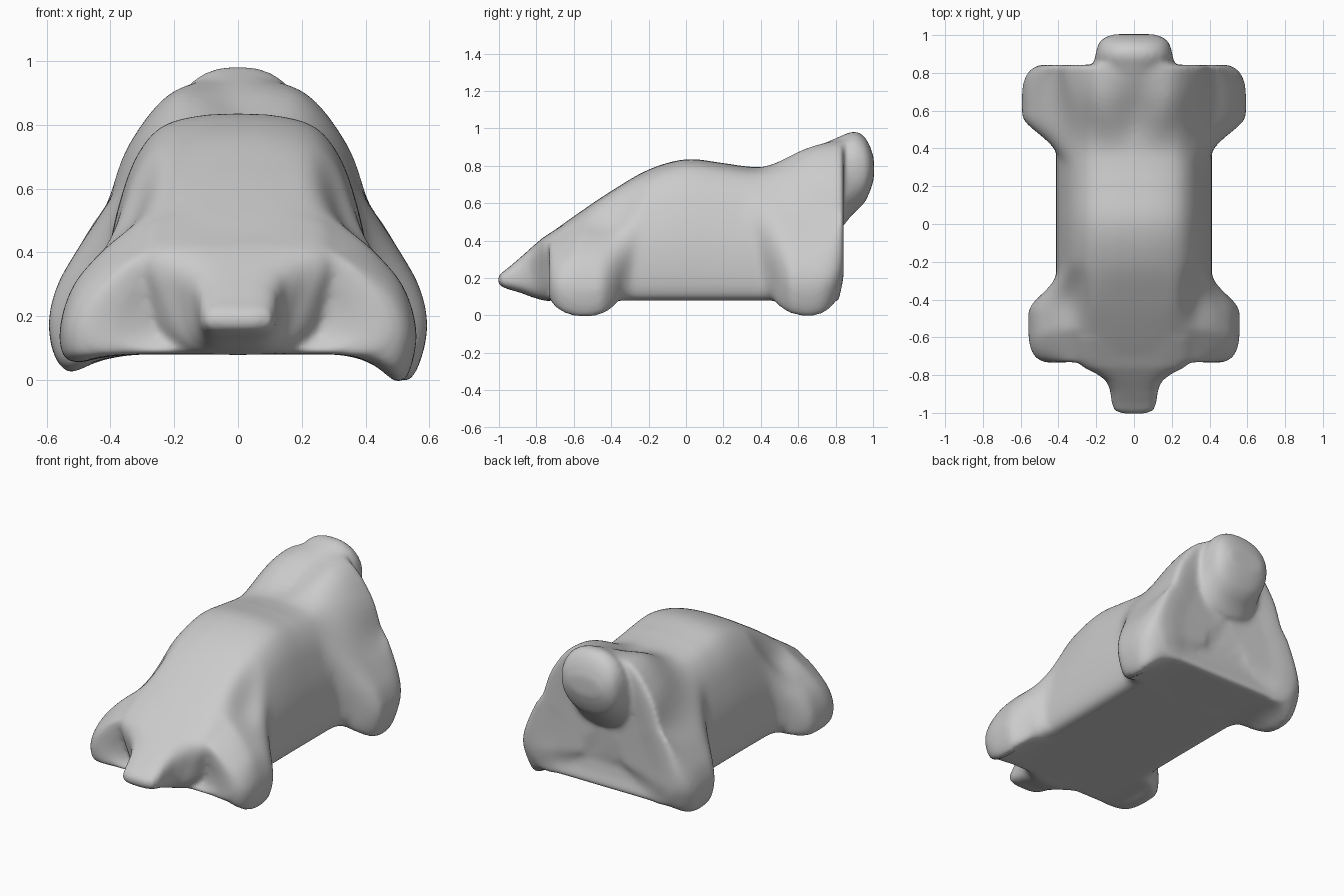
import bpy, bmesh, math

if "Cube" in bpy.data.objects:
    bpy.data.objects.remove(bpy.data.objects["Cube"])

FLOOR = 0.08

def step(a, b, v):
    t = max(0, min(1, (v - a) / (b - a)))
    return t * t * (3 - 2 * t)

def spline(keys, v):
    """Smooth value through (position, value) keys."""
    n = len(keys)
    i = max(k for k in range(n - 1) if keys[k][0] <= v or k == 0)
    def slope(k):
        a, b = keys[max(k - 1, 0)], keys[min(k + 1, n - 1)]
        return (b[1] - a[1]) / (b[0] - a[0])
    (x0, y0), (x1, y1) = keys[i], keys[i + 1]
    h = x1 - x0
    t = (v - x0) / h
    return ((2*t**3 - 3*t*t + 1) * y0 + (t**3 - 2*t*t + t) * h * slope(i)
            + (3*t*t - 2*t**3) * y1 + (t**3 - t*t) * h * slope(i + 1))

def superpow(v, p):
    return math.copysign(abs(v) ** p, v)

def loft(bm, rings):
    rows = [[bm.verts.new(p) for p in r] for r in rings]
    n = len(rows[0])
    for a, b in zip(rows, rows[1:]):
        for i in range(n):
            bm.faces.new((a[i], a[(i + 1) % n], b[(i + 1) % n], b[i]))
    bm.faces.new(rows[0][::-1])
    bm.faces.new(rows[-1])

def rounded_loft(bm, keys, power):
    """Keys: y, half width at top, half width at bottom, top, bottom."""
    rings = []
    for y, wt, wb, zt, zb in keys:
        ring = []
        for i in range(48):
            a = 2 * math.pi * i / 48
            s = superpow(math.sin(a), power)
            w = wb + (wt - wb) * ((s + 1) / 2) ** 1.5
            ring.append((w * superpow(math.cos(a), power), y,
                         (zt + zb) / 2 + s * (zt - zb) / 2))
        rings.append(ring)
    loft(bm, rings)

# Half sections running from floor centre to roof centre
CABIN = [(0, 0), (.27, 0), (.36, .005), (.398, .07), (.412, .22), (.403, .44),
         (.365, .66), (.315, .83), (.24, .945), (.125, .99), (0, 1)]  # z as fraction
FRONT = [(0, .08), (.3, .08), (.42, .05), (.515, -.01), (.56, .13), (.525, .28),
         (.44, .39), (.335, .48)]
REAR = [(0, .08), (.3, .08), (.43, .05), (.535, -.005), (.592, .14), (.573, .28),
        (.503, .41), (.412, .55), (.347, .73), (.205, .905)]
ROOF = [(-.8, .385), (-.6, .53), (-.4, .665), (-.2, .78), (0, .835), (.2, .815),
        (.3, .80), (.4, .793), (.5, .808), (.6, .847), (.7, .90), (.8, .948), (.9, .975)]

def body_ring(y):
    top = spline(ROOF, y)
    half = [(x, FLOOR + f * (top - FLOOR)) for x, f in CABIN]
    # wheel bulges: soft inner shoulder, rounded outer corner
    def corner(c, r):
        return max(0, 1 - min(1, max(0, (y - c) / r)) ** 3) ** .33
    def dip(c):
        return math.sqrt(max(0, 1 - ((y - c) / .185) ** 2))
    for prof, c, r, s in ((FRONT, -.54, -.197, -1), (REAR, .65, .2, 1)):
        for i, (px, pz) in enumerate(prof):
            soft = (.03 if i == 5 else .08 if i > 5 else 0)   # wider blend higher up
            k = step(c - s * (.27 + soft), c - s * .07, y)
            if i < 7:
                k *= corner(c, r)
            if i >= 8:
                k = step(.35, .85, y)
            if s < 0 and i > 4:
                pz = min(pz, FLOOR + CABIN[i][1] * (top - FLOOR))
            x, z = half[i]
            kz = min(k, dip(c)) if i in (2, 3, 4) else k
            half[i] = (x + (px - x) * k, z + (pz - z) * kz)
    # resample the half section smoothly
    kx = [(i, p[0]) for i, p in enumerate(half)]
    kz = [(i, p[1]) for i, p in enumerate(half)]
    pts = [(max(0, spline(kx, j / 4)), spline(kz, j / 4)) for j in range(41)]
    pts[0], pts[-1] = (0, pts[0][1]), (0, pts[-1][1])
    # the tail end tucks in near the floor
    def place(x, z):
        return (x, y - .025 * step(.22, .05, z) * step(.68, .84, y), z)
    lift = .3 if y < 0 else .65          # left wheels sit a little higher
    right = [place(x, z) for x, z in pts]
    left = [place(-x, FLOOR - (FLOOR - z) * lift if z < FLOOR else z)
            for x, z in pts[-2:0:-1]]
    return right + left

def dished_cap(ring, zc, steps):
    """Shrinking rings that hollow an end face."""
    return [[(x * s, y + d, zc + (z - zc) * s) for x, y, z in ring] for s, d in steps]

bm = bmesh.new()

# Body with wheel bulges and hollowed end faces
rings = [body_ring(-.735 + 1.578 * i / 140) for i in range(141)]
front_cap = dished_cap(rings[0], .2, [(.85, .005), (.7, .022), (.5, .045), (.2, .05)])
rear_cap = dished_cap(rings[-1], .3, [(.85, 0), (.65, -.012), (.3, -.022)])
loft(bm, front_cap[::-1] + rings + rear_cap)

# Nose wedge
rounded_loft(bm, [
    (-1.006, .06, .06, .205, .172), (-.99, .105, .105, .225, .155),
    (-.95, .115, .12, .255, .14), (-.88, .13, .125, .315, .12),
    (-.83, .165, .13, .36, .1), (-.79, .24, .15, .395, .088),
    (-.76, .32, .19, .42, .078), (-.72, .36, .23, .445, .078),
    (-.60, .36, .26, .525, .10)], .55)

# Tail lump growing out of the rear crest
rounded_loft(bm, [
    (.66, .10, .14, .872, .5), (.74, .15, .18, .915, .5), (.80, .19, .2, .948, .48),
    (.845, .205, .215, .967, .48), (.868, .21, .21, .978, .515), (.90, .21, .20, .985, .55),
    (.93, .2, .195, .977, .575), (.96, .19, .185, .95, .61),
    (.985, .165, .16, .905, .665), (1.005, .11, .11, .84, .73)], .87)

bmesh.ops.recalc_face_normals(bm, faces=bm.faces)
mesh = bpy.data.meshes.new("car_body")
bm.to_mesh(mesh)
bm.free()
car = bpy.data.objects.new("car_body", mesh)
bpy.context.collection.objects.link(car)

# Fuse the parts into one soft skin
fuse = car.modifiers.new("fuse", 'REMESH')
fuse.mode = 'VOXEL'
fuse.voxel_size = .013
fuse.use_smooth_shade = True
soften = car.modifiers.new("soften", 'SMOOTH')
soften.factor = .5
soften.iterations = 18

grey = bpy.data.materials.new("light_grey")
grey.diffuse_color = (.6, .6, .6, 1)
grey.use_nodes = True
grey.node_tree.nodes["Principled BSDF"].inputs["Base Color"].default_value = grey.diffuse_color
mesh.materials.append(grey)
for p in mesh.polygons:
    p.use_smooth = True
